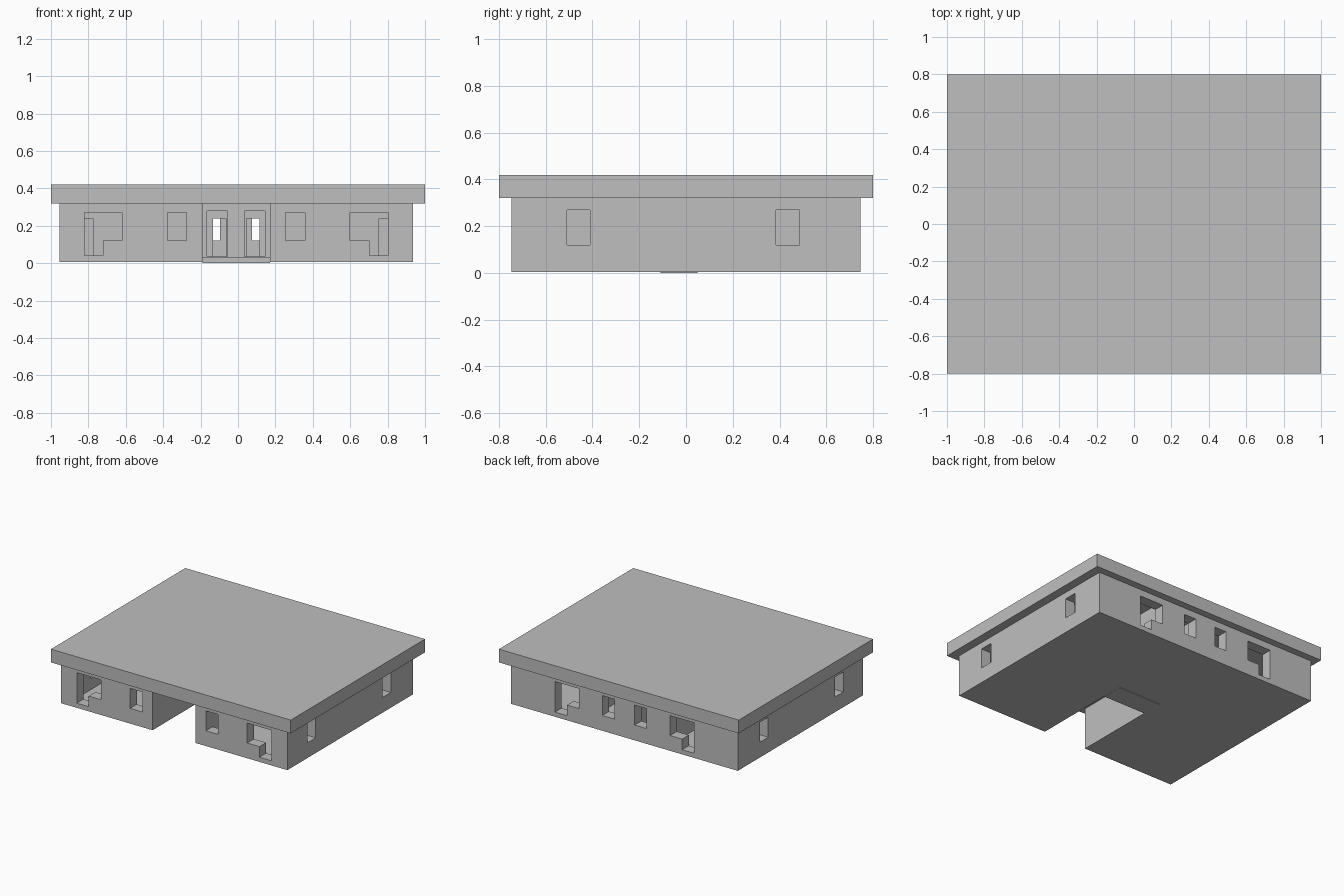
import bpy

if "Cube" in bpy.data.objects:
    bpy.data.objects.remove(bpy.data.objects["Cube"], do_unlink=True)

grey = bpy.data.materials.new("plain_grey")
grey.use_nodes = True
grey.diffuse_color = (0.52, 0.52, 0.52, 1)
grey.node_tree.nodes["Principled BSDF"].inputs["Base Color"].default_value = (0.52, 0.52, 0.52, 1)

CX = -0.01               # middle line of the building
HALF_X, HALF_Y = 0.945, 0.747
WALL = 0.08
BASE, FLOOR, EAVES = 0.005, 0.035, 0.32


def box(name, x, y, z):
    """Axis-aligned box from three (low, high) ranges."""
    spans = [sorted(r) for r in (x, y, z)]
    bpy.ops.mesh.primitive_cube_add(size=1, location=[(a + b) / 2 for a, b in spans])
    ob = bpy.context.object
    ob.name = name
    ob.scale = [b - a for a, b in spans]
    bpy.ops.object.transform_apply(location=False, rotation=False, scale=True)
    ob.data.materials.append(grey)
    return ob


def cut(target, x, y, z):
    """Carve a box out of the target."""
    cutter = box("cutter", x, y, z)
    cutter.hide_render = True
    mod = target.modifiers.new("cut", "BOOLEAN")
    mod.operation, mod.solver, mod.object = "DIFFERENCE", "EXACT", cutter
    bpy.context.view_layer.objects.active = target
    bpy.ops.object.modifier_apply(modifier=mod.name)
    bpy.data.objects.remove(cutter, do_unlink=True)


# Walls and floor
walls = box("walls", (CX - HALF_X, CX + HALF_X), (-HALF_Y, HALF_Y), (BASE, EAVES))

# Entrance court
COURT = 0.18
COURT_BACK = 0.05
cut(walls, (CX - COURT, CX + COURT), (-HALF_Y - 0.1, COURT_BACK), (-0.1, EAVES + 0.1))

# Rooms: two wings, the hall behind the court, and the back range
ROOM_Z = (FLOOR, EAVES + 0.1)
PART_Y = 0.3
inner_x, inner_y = HALF_X - WALL, HALF_Y - WALL
for s in (-1, 1):
    cut(walls, (CX + s * (COURT + WALL), CX + s * inner_x), (-inner_y, PART_Y - 0.05), ROOM_Z)
    cut(walls, (CX + s * 0.03, CX + s * inner_x), (PART_Y, inner_y), ROOM_Z)
cut(walls, (CX - COURT, CX + COURT), (COURT_BACK + WALL, PART_Y - 0.05), ROOM_Z)

SILL, HEAD = 0.12, 0.27
WINDOW_Z = (SILL, HEAD)
DOOR_Z = (0.04, HEAD)
front = (-HALF_Y - 0.05, -inner_y + 0.01)
back = (inner_y - 0.01, HALF_Y + 0.05)

for s in (-1, 1):
    def across(a, b):
        return (CX + s * a, CX + s * b)

    # Front: door with side window, then a small window
    cut(walls, across(0.61, 0.812), front, WINDOW_Z)
    cut(walls, across(0.712, 0.812), front, DOOR_Z)
    cut(walls, across(0.265, 0.367), front, WINDOW_Z)
    # Back: door with side window, then a small window
    cut(walls, across(0.38, 0.58), back, WINDOW_Z)
    cut(walls, across(0.48, 0.58), back, DOOR_Z)
    cut(walls, across(0.085, 0.185), back, WINDOW_Z)
    # Sides: two windows
    for y in (-0.46, 0.435):
        cut(walls, across(inner_x - 0.01, HALF_X + 0.05), (y - 0.05, y + 0.05), WINDOW_Z)
    # Entrance doorways and the inner doorways beyond
    cut(walls, across(0.045, 0.155), (COURT_BACK - 0.05, COURT_BACK + WALL + 0.01), (FLOOR, 0.28))
    cut(walls, across(0.055, 0.125), (PART_Y - 0.06, PART_Y + 0.01), (FLOOR, 0.24))
    cut(walls, across(0.765, 0.84), (PART_Y - 0.06, PART_Y + 0.01), (FLOOR, 0.24))
    # Partition across the back range
    x0 = 0.33
    box("partition_" + ("right" if s < 0 else "left"), across(x0, x0 + 0.03),
        (PART_Y, inner_y), (FLOOR, EAVES))

# Entrance step
box("entrance_step", (CX - COURT, CX + COURT), (-0.11, COURT_BACK), (0, 0.03))

# Flat overhanging roof
box("roof", (-1, 1), (-0.8, 0.8), (EAVES, 0.42))
